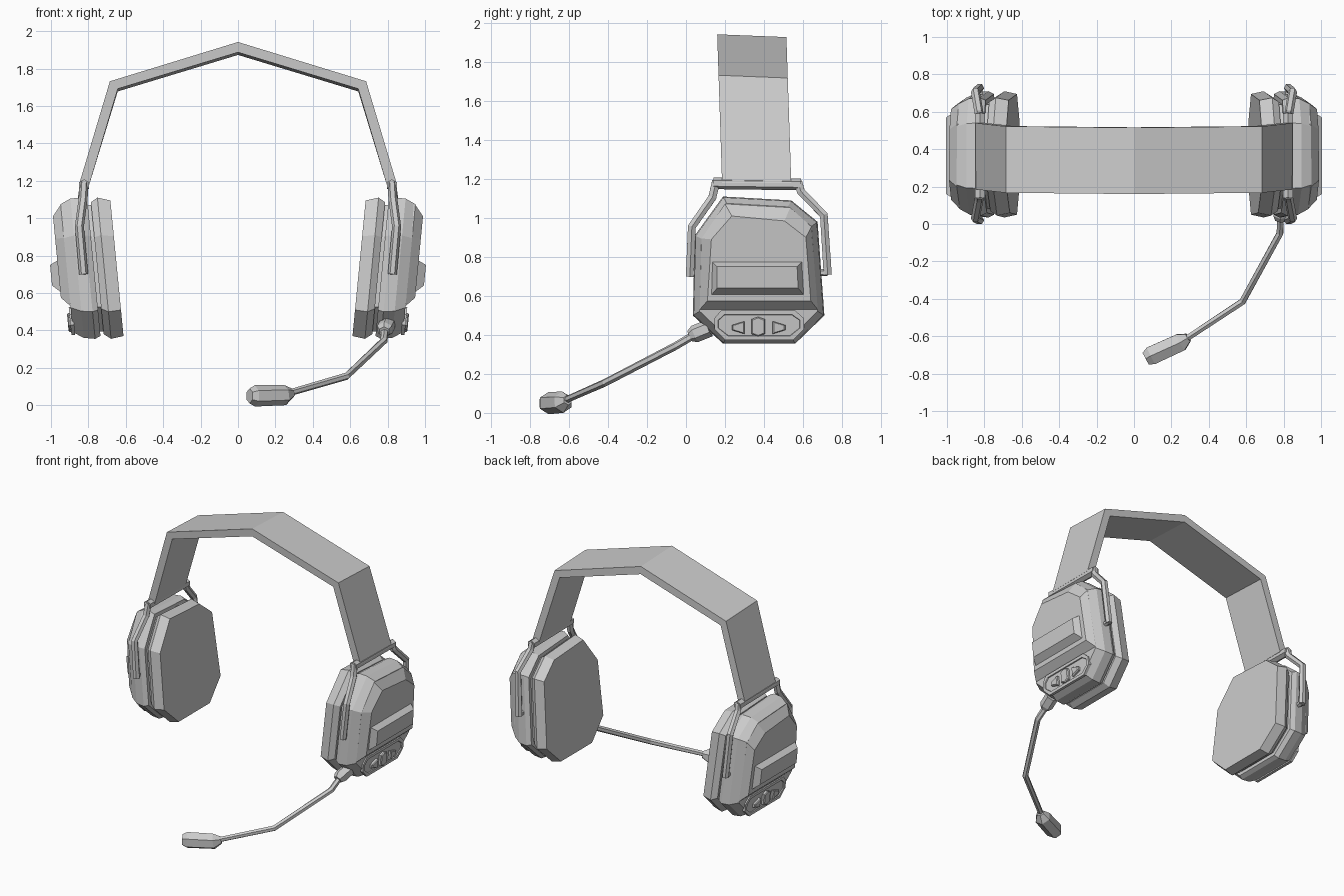
import bpy, math
from mathutils import Vector

if "Cube" in bpy.data.objects:
    bpy.data.objects.remove(bpy.data.objects["Cube"])


def loft(name, rings):
    """Skin a list of equal-length point rings and cap both ends."""
    n = len(rings[0])
    verts = [tuple(p) for r in rings for p in r]
    faces = [tuple(range(n))[::-1], tuple(range(len(verts) - n, len(verts)))]
    for i in range(len(rings) - 1):
        for j in range(n):
            k = (j + 1) % n
            faces.append((i * n + j, i * n + k, (i + 1) * n + k, (i + 1) * n + j))
    me = bpy.data.meshes.new(name)
    me.from_pydata(verts, [], faces)
    import bmesh
    bm = bmesh.new()
    bm.from_mesh(me)
    bmesh.ops.recalc_face_normals(bm, faces=bm.faces)
    bm.to_mesh(me)
    bm.free()
    ob = bpy.data.objects.new(name, me)
    bpy.context.collection.objects.link(ob)
    return ob


def tube(name, pts, radii, n=6, up=(0, 0, 1)):
    """Sweep an n-sided section along a path."""
    pts = [Vector(p) for p in pts]
    rings = []
    for i, p in enumerate(pts):
        a = (p - pts[i - 1]).normalized() if i else Vector()
        b = (pts[i + 1] - p).normalized() if i < len(pts) - 1 else Vector()
        t = (a + b).normalized()
        side = t.cross(Vector(up)).normalized()
        top = side.cross(t)
        ring = []
        for j in range(n):
            ang = 2 * math.pi * (j + 0.5) / n
            ring.append(p + radii[i] * (math.cos(ang) * side + math.sin(ang) * top))
        rings.append(ring)
    return loft(name, rings)


def cup_layer(name, s, layers):
    """Stack (depth, outline) layers on the leaning ear cup of side s."""
    loft(name, [[(s * (u + 0.097 * (z - 0.73)), y, z) for y, z in outline]
                for u, outline in layers])


OUTLINE = [(.19, 1.11), (.54, 1.09), (.675, .98), (.71, .5),
           (.56, .355), (.19, .355), (.035, .5), (.045, .91)]


def inset(d, pts=OUTLINE):
    ys, zs = [p[0] for p in pts], [p[1] for p in pts]
    cy, cz = (min(ys) + max(ys)) / 2, (min(zs) + max(zs)) / 2
    ky, kz = 1 - 2 * d / (max(ys) - min(ys)), 1 - 2 * d / (max(zs) - min(zs))
    return [(cy + (y - cy) * ky, cz + (z - cz) * kz) for y, z in pts]


# Headband: folded strip, leaning slightly forward towards the top
outer = [(-.85, 1.18), (-.685, 1.725), (0, 1.935), (.685, 1.725), (.85, 1.18)]
inner = [(.795, 1.18), (.643, 1.685), (0, 1.88), (-.643, 1.685), (-.795, 1.18)]
loft("headband", [[(x, y - .033 * (z - 1.18), z - .04 * (y - .36) * (z > 1.3))
                   for x, z in outer + inner] for y in (.185, .54)])

for s, side in ((1, "right"), (-1, "left")):
    # Ear cushion and the groove behind it
    cup_layer(side + "_cushion", s, [(.647, inset(.015)), (.715, inset(.0)), (.752, inset(.025))])
    cup_layer(side + "_groove_core", s, [(.74, inset(.04)), (.79, inset(.04))])
    # Shell with raised upper slab
    cup_layer(side + "_shell", s, [(.77, inset(.015)), (.80, inset(0)),
                                   (.86, inset(.005)), (.915, inset(.035))])
    base = [(.20, 1.072), (.535, 1.053), (.643, .955), (.676, .53), (.07, .53), (.08, .895)]
    face = [(.235, 1.01), (.505, .985), (.615, .90), (.64, .575), (.11, .575), (.13, .89)]
    cup_layer(side + "_slab", s, [(.905, base), (.915, base), (.962, face)])
    # Horizontal ridge
    rb = [(.135, .775), (.595, .775), (.605, .605), (.13, .605)]
    rf = [(.16, .75), (.57, .75), (.575, .64), (.16, .64)]
    cup_layer(side + "_ridge", s, [(.95, rb), (.96, rb), (1.003, rf)])
    # Control panel and its three buttons
    panel = [(.18, .525), (.56, .525), (.605, .485), (.605, .43),
             (.55, .375), (.2, .375), (.145, .43), (.145, .485)]
    cup_layer(side + "_panel", s, [(.905, panel), (.925, panel), (.925, inset(.02, panel)),
                                   (.918, inset(.022, panel))])
    for name, b in (("back", [(.445, .47), (.51, .45), (.51, .425), (.445, .405)]),
                    ("middle", [(.335, .48), (.37, .493), (.405, .48), (.405, .405),
                                (.37, .392), (.335, .405)]),
                    ("front", [(.235, .45), (.30, .47), (.30, .405), (.235, .425)])):
        cup_layer(f"{side}_button_{name}", s, [(.91, b), (.932, b), (.938, inset(.006, b))])

    # Wire yoke: two bent arms, crossbar and pivot pins
    arms = {"front": [(.825, .02, .70), (.848, .03, .955), (.828, .135, 1.105), (.823, .155, 1.19)],
            "back": [(.825, .727, .71), (.848, .707, 1.015), (.828, .59, 1.135), (.823, .575, 1.185)]}
    for name, path in arms.items():
        tube(f"{side}_yoke_{name}", [(s * x, y, z) for x, y, z in path], [.024] * 4, 6, (1, 0, 0))
        y0 = path[0][1]
        y1 = .08 if name == "front" else .66
        tube(f"{side}_pivot_{name}", [(s * .825, y0, .72), (s * .825, y1, .72)], [.018] * 2)
    tube(side + "_crossbar", [(s * .823, .14, 1.178), (s * .823, .59, 1.172)], [.03] * 2)

# Microphone: socket, boom and capsule
tube("mic_socket", [(.80, .12, .435), (.785, .045, .405), (.782, .02, .393)], [.045, .045, .03])
tube("mic_boom", [(.785, .05, .405), (.78, -.05, .345), (.58, -.415, .155), (.27, -.62, .065)],
     [.02, .02, .02, .018])
tube("mic_capsule", [(.29, -.607, .066), (.25, -.632, .055), (.09, -.705, .05), (.062, -.72, .05)],
     [.026, .055, .057, .04])
